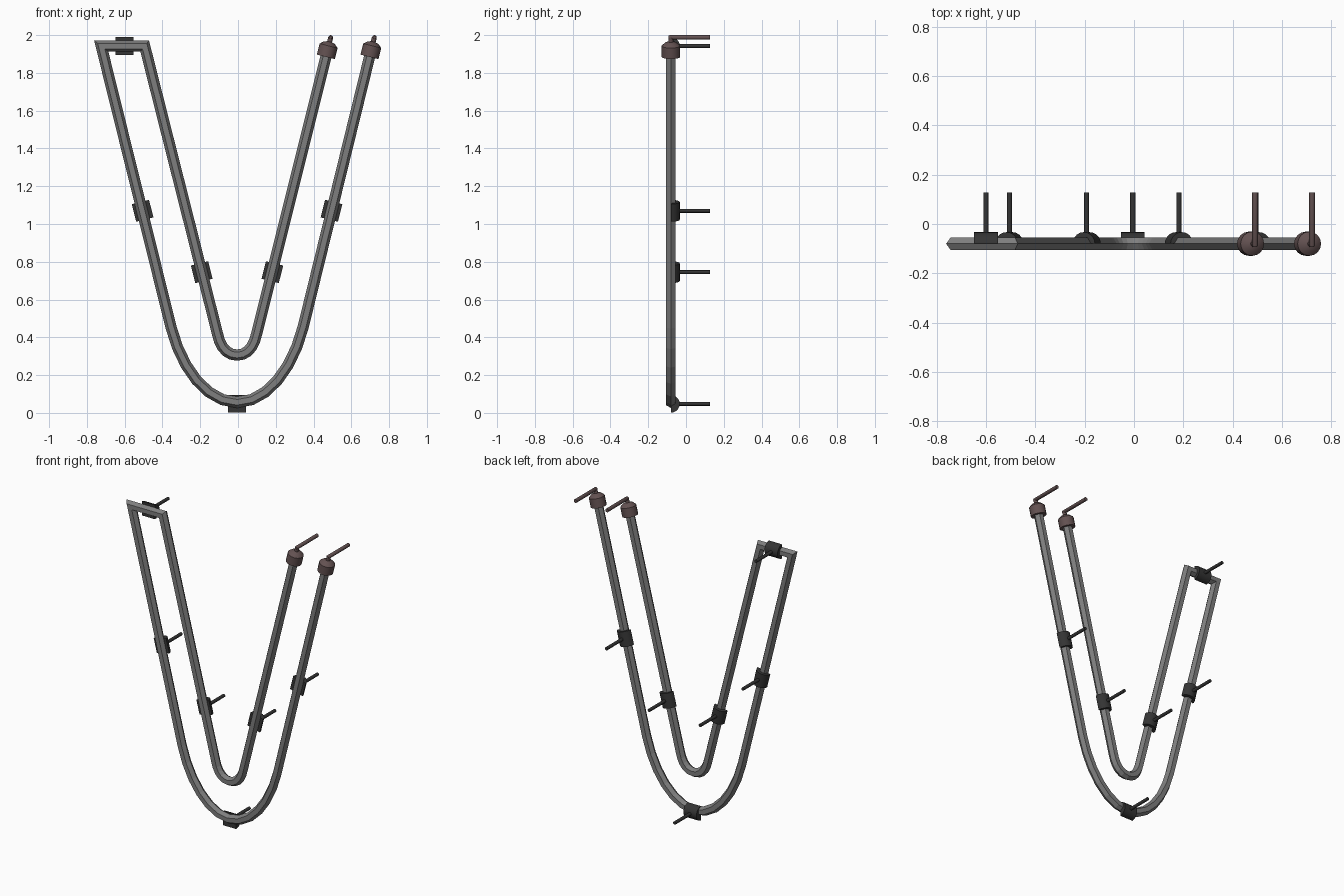
import bpy, bmesh, math
from mathutils import Vector, Matrix

if "Cube" in bpy.data.objects:
    bpy.data.objects.remove(bpy.data.objects["Cube"], do_unlink=True)


def material(name, rgb):
    m = bpy.data.materials.new(name)
    m.use_nodes = True
    m.diffuse_color = (*rgb, 1)
    m.node_tree.nodes["Principled BSDF"].inputs["Base Color"].default_value = (*rgb, 1)
    return m


STEEL = material("steel grey", (0.21, 0.21, 0.21))
DARK = material("dark grey", (0.035, 0.035, 0.035))
BROWN = material("dusty brown", (0.125, 0.083, 0.083))

Y = -0.08      # depth of the tube's centre line
MID = -0.005   # symmetry line of the bends
BACK = 0.127   # rear end of the pins


def finish(name, bm, mat, smooth=False):
    bmesh.ops.recalc_face_normals(bm, faces=bm.faces)
    me = bpy.data.meshes.new(name)
    bm.to_mesh(me)
    bm.free()
    me.materials.append(mat)
    ob = bpy.data.objects.new(name, me)
    bpy.context.collection.objects.link(ob)
    if smooth:
        bpy.ops.object.select_all(action="DESELECT")
        ob.select_set(True)
        bpy.context.view_layer.objects.active = ob
        bpy.ops.object.shade_smooth_by_angle(angle=math.radians(35))
    return ob


def lathe(bm, profile, start, axis, sides):
    """Closed solid of revolution; profile holds (radius, distance along axis)."""
    rot = Vector(axis).to_track_quat("Z", "Y").to_matrix()
    rings = []
    for r, h in profile:
        ring = []
        for i in range(sides):
            a = math.tau * i / sides
            p = Vector((r * math.cos(a), r * math.sin(a), h))
            ring.append(bm.verts.new(Vector(start) + rot @ p))
        rings.append(ring)
    skin(bm, rings)


def skin(bm, rings):
    n = len(rings[0])
    for a, b in zip(rings, rings[1:]):
        for i in range(n):
            j = (i + 1) % n
            bm.faces.new((a[i], a[j], b[j], b[i]))
    bm.faces.new(rings[0])
    bm.faces.new(rings[-1])


def bend(p0, p1, p2, p3, steps):
    """Half of a U bend as a cubic curve, mirrored into a whole one."""
    p0, p1, p2, p3 = map(Vector, (p0, p1, p2, p3))
    half = []
    for i in range(steps + 1):
        t = i / steps
        s = 1 - t
        half.append(p0 * s**3 + p1 * 3 * s * s * t + p2 * 3 * s * t * t + p3 * t**3)
    pts = half + [Vector((-p.x, p.y)) for p in reversed(half[:-1])]
    return [p + Vector((MID, 0)) for p in pts]


# Hexagonal tube: one mitred sweep along both bends and the top bar
outer = bend((-0.35, 0.455), (-0.295, 0.235), (-0.16, 0.056), (0, 0.056), 6)
inner = bend((-0.104, 0.42), (-0.09, 0.35), (-0.055, 0.306), (0, 0.306), 5)
path = [Vector((0.705, 1.92))] + outer[::-1] + [Vector((-0.724, 1.942)), Vector((-0.494, 1.942))]
path += inner + [Vector((0.474, 1.92))]

bm = bmesh.new()
rings = []
for i, p in enumerate(path):
    d0 = (p - path[i - 1]).normalized() if i else None
    d1 = (path[i + 1] - p).normalized() if i < len(path) - 1 else d0
    d0 = d0 or d1
    d = (d0 + d1).normalized()
    side = Vector((-d.y, d.x)) / d.dot(d1)
    ring = []
    for k in range(6):
        a = math.tau * k / 6
        q = p + side * 0.0295 * math.cos(a)
        ring.append(bm.verts.new((q.x, Y + 0.0295 * math.sin(a), q.y)))
    rings.append(ring)
skin(bm, rings)
finish("hexagonal_tube", bm, STEEL)


# Half-round clips behind the tube, each with a pin to the rear
def clip(name, x, z, direction):
    along = Vector((direction[0], 0, direction[1])).normalized()
    across = along.cross(Vector((0, 1, 0)))
    bm = bmesh.new()
    rings = []
    for h in (-0.048, 0.048):
        ring = []
        for k in range(11):
            a = math.pi * k / 10
            p = Vector((x, Y, z)) + along * h + across * 0.047 * math.cos(a)
            p.y += 0.047 * math.sin(a)
            ring.append(bm.verts.new(p))
        rings.append(ring)
    skin(bm, rings)
    lathe(bm, [(0.0105, 0), (0.0105, BACK + 0.05)], (x, -0.05, z), (0, 1, 0), 12)
    finish(name, bm, DARK, True)


clip("top_clip", -0.6, 1.942, (1, 0))
clip("bottom_clip", MID, 0.048, (1, 0))
for s, label in ((-1, "right"), (1, "left")):
    clip(label + "_outer_clip", MID + s * 0.5, 1.07, (s * 0.252, 1))
    clip(label + "_inner_clip", MID + s * 0.187, 0.745, (s * 0.252, 1))

# End caps with a neck that turns into a rear pin
lean = Vector((0.252, 0, 1)).normalized()
for label, x in (("outer", 0.705), ("inner", 0.474)):
    base = Vector((x - 0.009, Y, 1.885))
    bm = bmesh.new()
    lathe(bm, [(0.049, 0), (0.049, 0.06), (0.03, 0.077), (0.013, 0.082), (0.013, 0.105)],
          base, lean, 16)
    tip = base + lean * 0.106
    lathe(bm, [(0.008, -0.013), (0.012, -0.007), (0.012, BACK - Y)],
          (tip.x, Y, 1.988), (0, 1, 0), 12)
    finish(label + "_end_cap", bm, BROWN, True)
